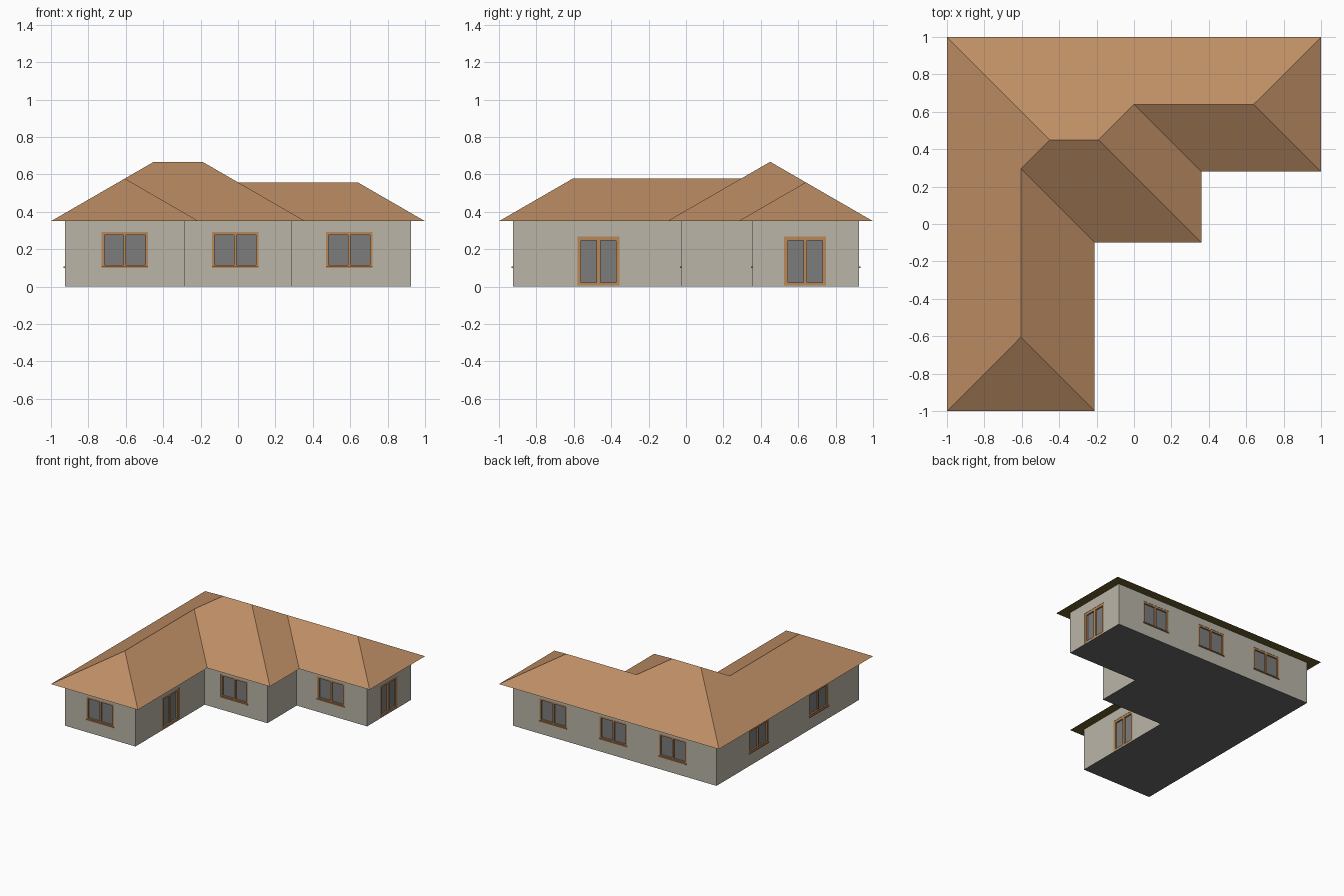
import bpy, bmesh, math
from mathutils import Matrix, Vector

if "Cube" in bpy.data.objects:
    bpy.data.objects.remove(bpy.data.objects["Cube"])


def material(name, hexcode):
    def lin(c):
        c /= 255
        return c / 12.92 if c < 0.04045 else ((c + 0.055) / 1.055) ** 2.4
    m = bpy.data.materials.new(name)
    m.diffuse_color = [lin(int(hexcode[i:i + 2], 16)) for i in (0, 2, 4)] + [1]
    m.use_nodes = True
    m.node_tree.nodes["Principled BSDF"].inputs["Base Color"].default_value = m.diffuse_color
    return m


ROOF = material("roof brown", "BE8E65")
SOFFIT = material("soffit olive", "6C5E2C")
WALL = material("wall stone grey", "BAB5A8")
BASE = material("base dark grey", "6C696A")
FRAME = material("frame wood", "B88858")
GLASS = material("glass grey", "7C7C7C")


def make_object(name, bm, *mats):
    bmesh.ops.recalc_face_normals(bm, faces=bm.faces)
    me = bpy.data.meshes.new(name)
    bm.to_mesh(me)
    bm.free()
    ob = bpy.data.objects.new(name, me)
    bpy.context.collection.objects.link(ob)
    for m in mats:
        me.materials.append(m)
    return ob


def add_box(bm, x0, x1, y0, y1, z0, z1, mtx=Matrix()):
    size = Matrix.Diagonal((x1 - x0, y1 - y0, z1 - z0, 1))
    centre = Matrix.Translation(((x0 + x1) / 2, (y0 + y1) / 2, (z0 + z1) / 2))
    bmesh.ops.create_cube(bm, size=1, matrix=mtx @ centre @ size)


EAVE = 0.35
SLOPE = math.tan(math.radians(30))

# Hipped roof: eave outline, then ridge points with height from their run
eaves = dict(A=(-1, -1), B=(-.21, -1), C=(-.21, -.10), D=(.36, -.10),
             E=(.36, .28), F=(1, .28), G=(1, 1), H=(-1, 1))
ridge = dict(P=(-.605, -.605, .395), Q=(-.605, .295, .395), R=(-.45, .45, .55),
             S=(-.19, .45, .55), T=(0, .64, .36), U=(.64, .64, .36))
bm = bmesh.new()
v = {k: bm.verts.new((*p, EAVE)) for k, p in eaves.items()}
v.update({k: bm.verts.new((x, y, EAVE + run * SLOPE)) for k, (x, y, run) in ridge.items()})
for loop in ("ABP", "BCQP", "CDSRQ", "DETS", "EFUT", "FGU", "GHRSTU", "HAPQR", "ABCDEFGH"):
    bm.faces.new([v[c] for c in loop])
roof = make_object("roof", bm, ROOF, SOFFIT)
for p in roof.data.polygons:
    p.material_index = 1 if p.normal.z < -0.5 else 0

# Walls: stepped plan extruded up
plan = [(-.925, -.925), (-.285, -.925), (-.285, -.025), (.285, -.025),
        (.285, .355), (.925, .355), (.925, .925), (-.925, .925)]
bm = bmesh.new()
face = bm.faces.new([bm.verts.new((x, y, 0)) for x, y in plan])
ext = bmesh.ops.extrude_face_region(bm, geom=[face], use_keep_orig=True)
bmesh.ops.translate(bm, vec=(0, 0, EAVE + .002),
                    verts=[g for g in ext["geom"] if isinstance(g, bmesh.types.BMVert)])
walls = make_object("walls", bm, WALL, BASE)

# Openings: wall position and facing angle (local -y is outward)
W, D = (.25, .105, .292), (.225, .006, .267)      # width, bottom, top
openings = [(W, -.605, -.925, 0), (W, -.015, -.025, 0), (W, .595, .355, 0),
            (W, .56, .925, 180), (W, .015, .925, 180), (W, -.525, .925, 180),
            (W, -.925, .378, 270), (W, -.925, -.404, 270),
            (D, -.285, -.468, 90), (D, .925, .637, 90)]
cut, frames, glass, sills = (bmesh.new() for _ in range(4))
for (w, z0, z1), x, y, angle in openings:
    m = Matrix.Translation((x, y, 0)) @ Matrix.Rotation(math.radians(angle), 4, 'Z')
    h = w / 2
    t = .015 if z0 > .05 else .02
    add_box(cut, -h, h, -.02, .022, z0, z1, m)
    # side posts and central mullion
    for a, b in ((-h, -h + t), (h - t, h), (-t / 2, t / 2)):
        add_box(frames, a, b, .002, .024, z0, z1, m)
    # top and bottom rails between the posts
    for a, b in ((-h + t, -t / 2), (t / 2, h - t)):
        add_box(frames, a, b, .002, .024, z1 - t, z1, m)
        add_box(frames, a, b, .002, .024, z0, z0 + t * .8, m)
    add_box(glass, -h + t / 2, h - t / 2, .014, .020, z0 + t / 2, z1 - t / 2, m)
    if z0 > .05:
        add_box(sills, -h, h, -.007, .004, z0 - .005, z0 + .003, m)

# Cut the recesses into the walls
cutter = make_object("opening_cutter", cut)
cutter.hide_render = True
mod = walls.modifiers.new("openings", 'BOOLEAN')
mod.operation, mod.solver, mod.object = 'DIFFERENCE', 'EXACT', cutter
bpy.context.view_layer.objects.active = walls
bpy.ops.object.modifier_apply(modifier=mod.name)
bpy.data.objects.remove(cutter)
for p in walls.data.polygons:
    p.material_index = 1 if p.normal.z < -0.5 and p.center.z < .001 else 0

make_object("window_and_door_frames", frames, FRAME)
make_object("window_panes", glass, GLASS)
make_object("window_sills", sills, FRAME)
